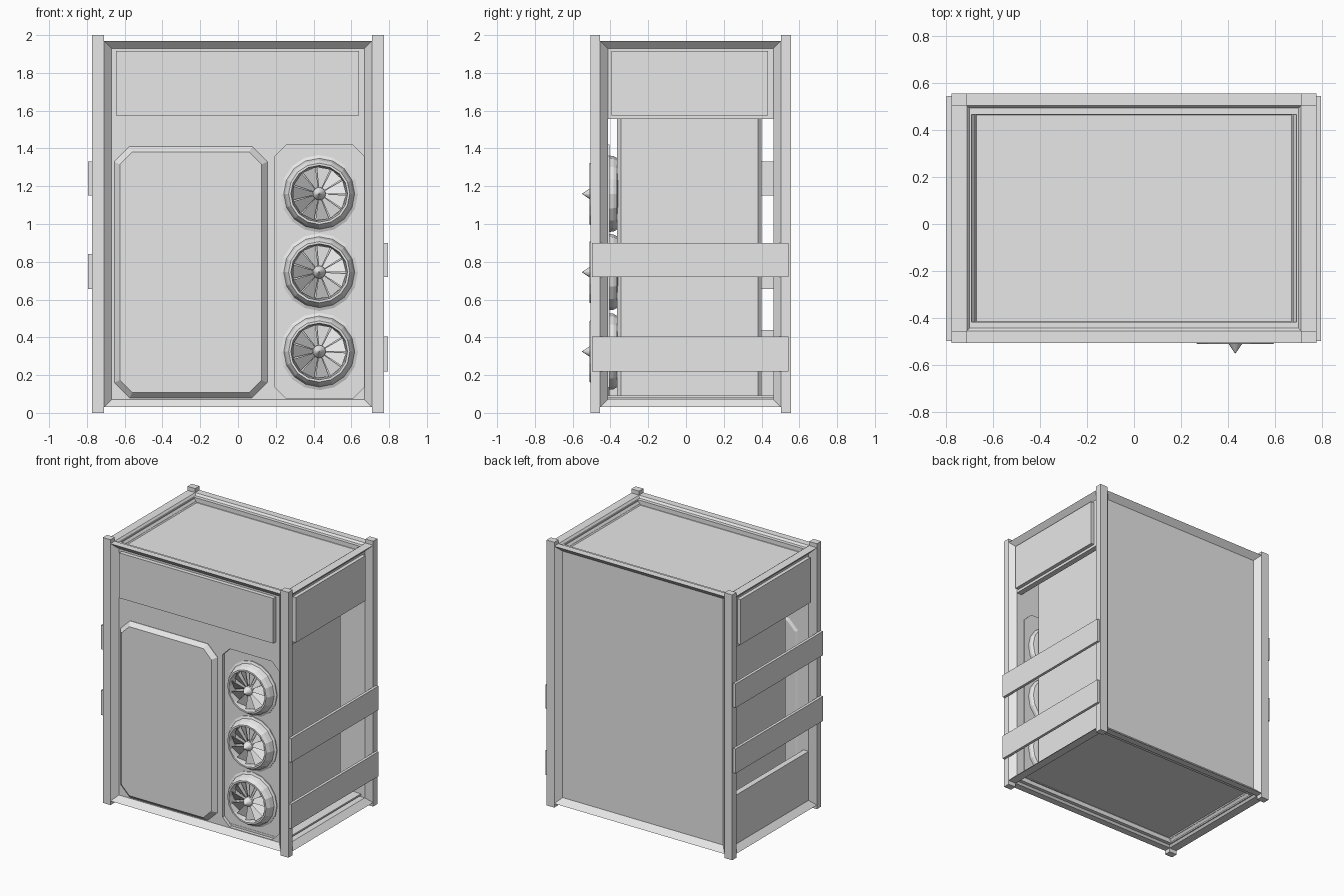
import bpy, bmesh, math
from mathutils import Vector

if "Cube" in bpy.data.objects:
    bpy.data.objects.remove(bpy.data.objects["Cube"])

grey = bpy.data.materials.new("plain grey")
grey.diffuse_color = (0.8, 0.8, 0.8, 1)
grey.use_nodes = True
grey.node_tree.nodes["Principled BSDF"].inputs["Base Color"].default_value = grey.diffuse_color


def finish(name, bm, recalc=True):
    if recalc:
        bmesh.ops.recalc_face_normals(bm, faces=bm.faces[:])
    me = bpy.data.meshes.new(name)
    bm.to_mesh(me)
    bm.free()
    me.materials.append(grey)
    ob = bpy.data.objects.new(name, me)
    bpy.context.scene.collection.objects.link(ob)
    return ob


def loft(name, loops):
    """Closed solid through a row of equal-length point loops."""
    bm = bmesh.new()
    rows = [[bm.verts.new(p) for p in lp] for lp in loops]
    n = len(rows[0])
    for a, b in zip(rows, rows[1:]):
        for i in range(n):
            j = (i + 1) % n
            bm.faces.new((a[i], a[j], b[j], b[i]))
    bm.faces.new(rows[0])
    bm.faces.new(rows[-1])
    return finish(name, bm)


def box(name, x0, x1, y0, y1, z0, z1):
    return loft(name, [[(x0, y0, z), (x1, y0, z), (x1, y1, z), (x0, y1, z)] for z in (z0, z1)])


def octagon(a0, a1, b0, b1, c):
    return [(a0 + c, b0), (a1 - c, b0), (a1, b0 + c), (a1, b1 - c),
            (a1 - c, b1), (a0 + c, b1), (a0, b1 - c), (a0, b0 + c)]


def upright(pts, y):
    return [(p[0], y, p[1]) for p in pts]


def opening(name, axis, sign, rects):
    """Sloped surround of one face; rects are (a0, a1, b0, b1, depth coordinate)."""
    bm = bmesh.new()

    def place(a, b, d):
        p = [a, b]
        p.insert(axis, d)
        return Vector(p)
    rows = [[bm.verts.new(place(a, b, d)) for a, b in
             ((a0, b0), (a1, b0), (a1, b1), (a0, b1))] for a0, a1, b0, b1, d in rects]
    a0, a1, b0, b1, d = rects[0]
    eye = place((a0 + a1) / 2, (b0 + b1) / 2, d + sign)
    for r, s in zip(rows, rows[1:]):
        for i in range(4):
            j = (i + 1) % 4
            f = bm.faces.new((r[i], r[j], s[j], s[i]))
            f.normal_update()
            if f.normal.dot(eye - f.calc_center_median()) < 0:
                f.normal_flip()
    return finish(name, bm, False)


# Overall frame limits
X, Y0, Y1, Z0, Z1 = 0.774, -0.505, 0.555, 0.03, 1.97
PX, PY, S = 0.064, 0.051, 0.041      # post sizes and slope width

# Corner posts
for sx in (-1, 1):
    for y in (Y0, Y1 - PY):
        xs = sorted((sx * X, sx * (X - PX)))
        box("corner_post", xs[0], xs[1], y, y + PY, 0, 2)

# Sloped frame surrounds on all six faces
xi, yi0, yi1 = X - PX, Y0 + PY, Y1 - PY
for sign, y, name in ((-1, Y0, "front_surround"), (1, Y1, "back_surround")):
    opening(name, 1, sign, [
        (-xi, xi, Z0, Z1, y),
        (-xi + S, xi - S, Z0 + S, Z1 - S, y - sign * S),
        (-xi + S, xi - S, Z0 + S, Z1 - S, y - sign * 0.08)])
for sign, name in ((-1, "left_surround"), (1, "right_surround")):
    opening(name, 0, sign, [
        (yi0, yi1, Z0, Z1, sign * X),
        (yi0 + S, yi1 - S, Z0 + S, Z1 - S, sign * (X - S)),
        (yi0 + S, yi1 - S, Z0 + S, Z1 - S, sign * (X - 0.1))])
for sign, z, name in ((-1, Z0, "bottom_surround"), (1, Z1, "top_surround")):
    opening(name, 2, sign, [
        (-X, X, Y0, Y1, z),
        (-xi, xi, yi0, yi1, z),
        (-xi + S, xi - S, yi0 + S, yi1 - S, z - sign * 0.05)])

# Flat panels set into the surrounds
box("top_panel", -0.70, 0.70, -0.44, 0.49, 1.89, 1.92)
box("bottom_panel", -0.70, 0.70, -0.44, 0.49, 0.08, 0.092)
box("back_panel", -0.70, 0.70, 0.465, 0.514, 0.045, 1.955)
front = box("front_panel", -0.70, 0.70, -0.464, -0.415, 0.045, 1.955)
for s, side in ((-1, "left"), (1, "right")):
    x0, x1 = sorted((s * 0.69, s * 0.733))
    box(side + "_upper_panel", x0, x1, -0.44, 0.49, 1.555, 1.955)
    x0, x1 = sorted((s * 0.72, s * 0.76))
    box(side + "_upper_plate", x0, x1, -0.395, 0.435, 1.575, 1.915)
box("left_lower_panel", -0.733, -0.69, -0.44, 0.49, 0.045, 0.44)
box("front_upper_plate", -0.645, 0.64, -0.495, -0.45, 1.575, 1.915)

# Inner cabinet with chamfered upright edges
core = octagon(-0.59, 0.59, -0.365, 0.40, 0.02)
loft("inner_cabinet", [[(x, y, z) for x, y in core] for z in (0.085, 1.90)])

# Shallow recess for the fans, cut into the front panel
bay = octagon(0.196, 0.667, 0.075, 1.42, 0.06)
cutter = loft("recess_cutter", [upright(bay, -0.6), upright(bay, -0.438)])
cutter.hide_render = True
mod = front.modifiers.new("recess", 'BOOLEAN')
mod.operation = 'DIFFERENCE'
mod.solver = 'EXACT'
mod.object = cutter
bpy.context.view_layer.objects.active = front
bpy.ops.object.modifier_apply(modifier=mod.name)
bpy.data.objects.remove(cutter)
loft("fan_bay_back", [upright(bay, -0.425), upright(bay, -0.405)])

# Raised door with bevelled rim on both faces
rim = octagon(-0.655, 0.155, 0.08, 1.41, 0.08)
face = octagon(-0.625, 0.125, 0.108, 1.382, 0.066)
loft("door", [upright(face, -0.497), upright(rim, -0.467),
              upright(rim, -0.42), upright(face, -0.405)])

# Side straps
for x0, z0, z1 in ((0.772, 0.72, 0.90), (0.772, 0.22, 0.405),
                   (-0.795, 1.15, 1.33), (-0.795, 0.655, 0.84)):
    box("side_strap", x0, x0 + 0.021, -0.497, 0.543, z0, z1)

# Fans: housing, blades and pointed hub
FX, SEG, BLADES = 0.43, 16, 11
housing = [(0.05, -0.35), (0.17, -0.362), (0.19, -0.366), (0.2, -0.385), (0.205, -0.445),
           (0.188, -0.452), (0.178, -0.485), (0.162, -0.51), (0.15, -0.51), (0.142, -0.447), (0.03, -0.447)]
hub = [(0.034, -0.44), (0.034, -0.50), (0.028, -0.51), (0.001, -0.55)]


def turned(name, profile, cz):
    def ring(r, y):
        return [(FX + r * math.cos(2 * math.pi * i / SEG), y,
                 cz + r * math.sin(2 * math.pi * i / SEG)) for i in range(SEG)]
    return loft(name, [ring(r, y) for r, y in profile])


for cz in (1.16, 0.745, 0.325):
    turned("fan_housing", housing, cz)
    turned("fan_hub", hub, cz)
    for k in range(BLADES):
        a = 2 * math.pi * k / BLADES
        b = a + 0.52
        quad = [(0.025, a, -0.49), (0.143, a, -0.495), (0.143, b, -0.458), (0.025, b, -0.465)]
        loft("fan_blade", [[(FX + r * math.cos(t), y + d, cz + r * math.sin(t))
                            for r, t, y in quad] for d in (0, 0.006)])
